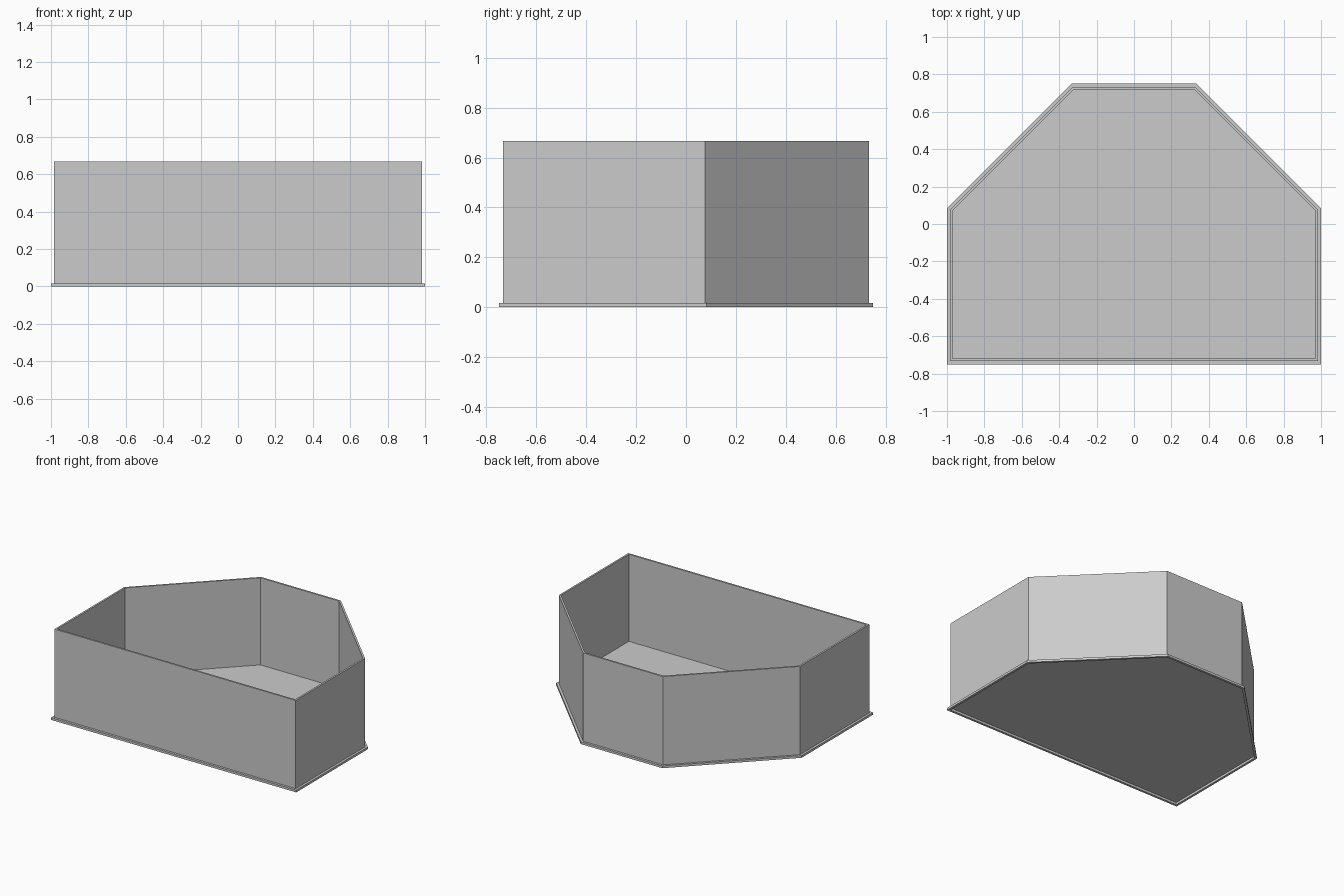
import bpy
import bmesh
from mathutils import Vector

old = bpy.data.objects.get("Cube")
if old:
    bpy.data.objects.remove(old, do_unlink=True)

grey = bpy.data.materials.new("plain grey")
grey.use_nodes = True
colour = (0.6, 0.6, 0.6, 1)
grey.diffuse_color = colour
grey.node_tree.nodes["Principled BSDF"].inputs["Base Color"].default_value = colour

# Outer footprint: a rectangle with both back corners cut off
half = [(1.0, -0.75), (1.0, 0.083), (0.333, 0.75)]
OUTLINE = [Vector(p) for p in half + [(-x, y) for x, y in reversed(half)]]


def inset(d):
    """Footprint moved inward by d on every side."""
    pts = []
    for i, p in enumerate(OUTLINE):
        a = (p - OUTLINE[i - 1]).normalized()
        b = (OUTLINE[(i + 1) % len(OUTLINE)] - p).normalized()
        na, nb = Vector((-a.y, a.x)), Vector((-b.y, b.x))
        pts.append(p + (na + nb) * d / (1 + na.dot(nb)))
    return pts


def shell(name, profile, closed=False):
    """Skin rings given as (inset, z); cap both ends unless closed."""
    bm = bmesh.new()
    rings = [[bm.verts.new((p.x, p.y, z)) for p in inset(d)] for d, z in profile]
    pairs = list(zip(rings, rings[1:]))
    if closed:
        pairs.append((rings[-1], rings[0]))
    else:
        bm.faces.new(rings[0])
        bm.faces.new(rings[-1])
    for lo, hi in pairs:
        for i in range(len(lo)):
            bm.faces.new((lo[i - 1], lo[i], hi[i], hi[i - 1]))
    bmesh.ops.recalc_face_normals(bm, faces=bm.faces)
    mesh = bpy.data.meshes.new(name)
    bm.to_mesh(mesh)
    bm.free()
    mesh.materials.append(grey)
    obj = bpy.data.objects.new(name, mesh)
    bpy.context.collection.objects.link(obj)


LIP, WALL, TOP = 0.0167, 0.03, 0.667

# Open tray: underside, outer wall, rim, inner wall, floor
shell("tray", [(LIP, LIP), (LIP, TOP), (WALL, TOP), (WALL, 0.025)])

# Thin skirt around the foot, leaving a shallow recess underneath
shell("base_lip", [(0, 0), (0, LIP), (LIP, LIP), (LIP, 0)], closed=True)
